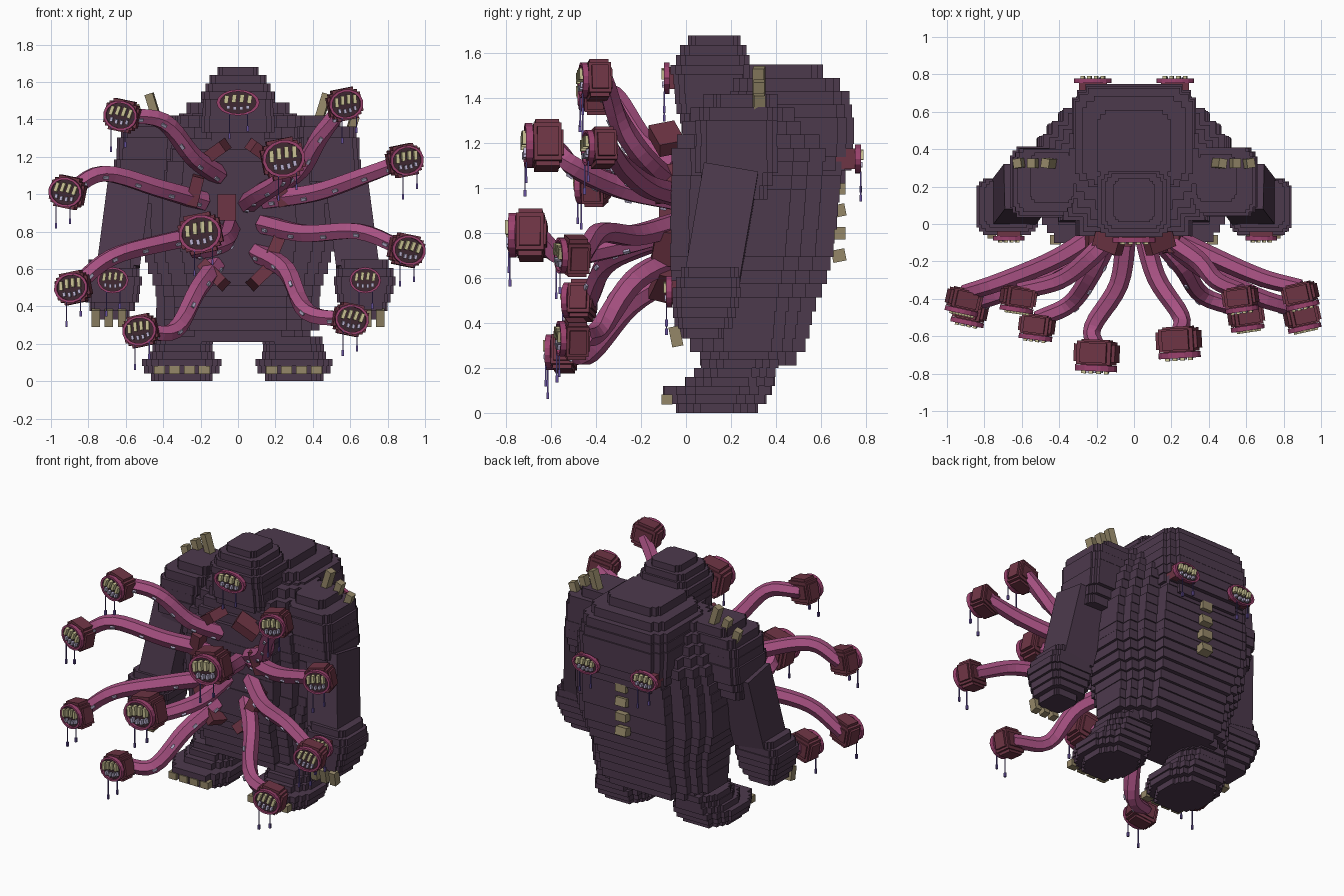
import bpy, bmesh, math, random
from mathutils import Matrix, Vector

random.seed(4)
cube = bpy.data.objects.get("Cube")
if cube:
    bpy.data.objects.remove(cube)


def material(name, color):
    m = bpy.data.materials.new(name)
    m.use_nodes = True
    m.diffuse_color = (*color, 1)
    m.node_tree.nodes["Principled BSDF"].inputs["Base Color"].default_value = (*color, 1)
    return m


hide = material("dark purple hide", (.073, .041, .073))
flesh = material("pink flesh", (.39, .083, .225))
maroon = material("maroon flesh", (.155, .035, .058))
lip = material("magenta lip", (.33, .054, .155))
throat = material("dark throat", (.05, .022, .032))
tooth = material("cream tooth", (.6, .55, .3))
claw = material("tan claw", (.3, .245, .14))
pale = material("lavender tooth", (.5, .45, .64))
slime = material("violet slime", (.13, .08, .33))


def finish(name, bm, *mats):
    bmesh.ops.recalc_face_normals(bm, faces=bm.faces)
    mesh = bpy.data.meshes.new(name)
    bm.to_mesh(mesh)
    bm.free()
    for m in mats:
        mesh.materials.append(m)
    obj = bpy.data.objects.new(name, mesh)
    bpy.context.collection.objects.link(obj)
    return obj


def box(bm, center, size, index=0, base=Matrix(), turn=Matrix()):
    m = base @ Matrix.Translation(center) @ turn @ Matrix.Diagonal((*size, 1))
    verts = bmesh.ops.create_cube(bm, size=1, matrix=m)["verts"]
    for f in {f for v in verts for f in v.link_faces}:
        f.material_index = index


def lerp_keys(keys, z):
    for a, b in zip(keys, keys[1:]):
        if z <= b[0]:
            t = (z - a[0]) / (b[0] - a[0])
            return [p + (q - p) * t for p, q in zip(a, b)]
    return keys[-1]


def staircase(steps):
    # unit outline with stepped corners
    quarter = [steps[0]]
    for a, b in zip(steps, steps[1:]):
        quarter += [(b[0], a[1]), b]
    top = quarter + [(-x, y) for x, y in reversed(quarter)]
    return top + [(-x, -y) for x, y in top]


ROUND = staircase([(1, .42), (.9, .6), (.78, .78), (.6, 1)])
BOXY = staircase([(1, .74), (.92, .88), (.78, 1)])


def stepped(name, outline, keys, layers, side=1):
    # stack of blocky slabs; keys are z, centre x, half width, front y, back y
    bm = bmesh.new()
    low, high = keys[0][0], keys[-1][0]
    step = (high - low) / layers
    for i in range(layers):
        z = low + i * step
        _, cx, hx, y0, y1 = lerp_keys(keys, z + step / 2)
        grow = random.uniform(-.006, .006)
        hx, hy, cy = hx + grow, (y1 - y0) / 2 + grow, (y0 + y1) / 2
        rings = [[bm.verts.new((side * (cx + x * hx), cy + y * hy, h)) for x, y in outline]
                 for h in (z, z + step)]
        for ring in rings:
            bm.faces.new(ring)
        for j in range(len(outline)):
            k = j - 1
            bm.faces.new((rings[0][k], rings[0][j], rings[1][j], rings[1][k]))
    return finish(name, bm, hide)


# Body core, hump and head
stepped("torso", ROUND, [(.21, 0, .34, .1, .46), (.27, 0, .44, .02, .53), (.45, 0, .44, -.02, .57),
                         (.55, 0, .46, -.06, .61), (.75, 0, .52, -.07, .66), (1, 0, .52, -.07, .69),
                         (1.15, 0, .48, -.06, .7), (1.3, 0, .4, 0, .62), (1.42, 0, .33, .1, .52)], 20)
stepped("hump", BOXY, [(1.02, 0, .28, .2, .7), (1.12, 0, .32, .2, .74), (1.34, 0, .33, .2, .745),
                       (1.42, 0, .31, .2, .72), (1.5, 0, .24, .22, .65), (1.55, 0, .14, .25, .55)], 9)
stepped("head", BOXY, [(1.2, 0, .18, 0, .28), (1.3, 0, .19, -.03, .3), (1.53, 0, .19, -.065, .3),
                       (1.6, 0, .16, -.03, .27), (1.65, 0, .12, 0, .25), (1.68, 0, .07, .05, .21)], 11)

# Limbs, claws and shoulder spikes
for side, label in ((1, "left"), (-1, "right")):
    stepped(label + "_shoulder", BOXY, [(.95, .54, .11, .1, .35), (1.1, .51, .15, .04, .41),
                                        (1.3, .49, .16, .04, .41), (1.36, .46, .15, .08, .4),
                                        (1.42, .42, .08, .15, .36)], 8, side)
    stepped(label + "_hand", BOXY, [(.33, .68, .08, -.02, .16), (.42, .67, .14, -.06, .22),
                                    (.56, .68, .17, -.06, .25), (.65, .67, .11, 0, .22)], 7, side)
    stepped(label + "_foot", ROUND, [(0, .3, .13, 0, .29), (.04, .3, .19, -.08, .34),
                                     (.1, .3, .21, -.1, .38), (.14, .3, .17, 0, .39),
                                     (.24, .29, .16, .08, .42)], 6, side)
    bm = bmesh.new()
    tilt = Matrix.Rotation(-.13 * side, 4, 'Y') @ Matrix.Rotation(-.17, 4, 'X')
    box(bm, (side * .61, .16, .845), (.23, .245, .48), turn=tilt)
    finish(label + "_arm", bm, hide)
    bm = bmesh.new()
    for i in range(4):
        box(bm, (side * (.18 + i * .08), -.085, .06), (.06, .05, .045))
    for i in range(3):
        box(bm, (side * (.62 + i * .07), -.045, .34), (.045, .05, .09),
            turn=Matrix.Rotation(.2, 4, 'X'))
    lean = Matrix.Rotation(side * .3, 4, 'Y')
    for i in range(3):
        box(bm, (side * (.455 + i * .075), .325, 1.47 - i * .06), (.045, .05, .14),
            turn=lean @ Matrix.Rotation(.15 * (i - 1), 4, 'Z'))
    finish(label + "_claws", bm, claw)

bm = bmesh.new()
for i in range(4):
    box(bm, (0, .68, .7 + i * .1), (.08, .06, .055), turn=Matrix.Rotation(.2 * (1 - i % 2), 4, 'X'))
finish("back_spikes", bm, claw)


def add_mouth(bm, base, rx, rz):
    # material slots: lip, throat, tooth, pale, slime, maroon
    n = 16
    rows = []
    for scale, y in ((1, .012), (1, -.014), (.84, -.014), (.84, 0)):
        rows.append([bm.verts.new(base @ Vector((rx * scale * math.cos(math.tau * i / n), y,
                                                 rz * scale * math.sin(math.tau * i / n))))
                     for i in range(n)])
    for a, b in zip(rows, rows[1:]):
        for i in range(n):
            bm.faces.new((a[i - 1], a[i], b[i], b[i - 1])).material_index = 0
    bm.faces.new(rows[-1]).material_index = 1
    bm.faces.new(rows[0]).material_index = 0
    for i in range(4):
        u = (i - 1.5) / 1.5
        slant = Matrix.Rotation(.15, 4, 'Y')
        box(bm, (u * rx * .54, -.012, rz * (.34 - .1 * abs(u))), (rx * .2, .026, rz * .62),
            2, base, slant)
        box(bm, (u * rx * .46, -.01, rz * (-.48 + .12 * abs(u))), (rx * .16, .022, rz * .3), 3, base)
    # hanging slime threads
    for u, drop in ((-.4, .12), (.45, .08)):
        p = base @ Vector((u * rx, -.012, -rz * .85))
        box(bm, p - Vector((0, 0, drop / 2)), (.006, .006, drop), 4)
        box(bm, p - Vector((0, 0, drop)), (.012, .012, .03), 4)


MOUTH = (lip, throat, tooth, pale, slime, maroon)

# Mouths set directly in the body
half_turn = Matrix.Rotation(math.pi, 4, 'Z')
for name, place, rx, rz, turn in (("face", (0, -.085, 1.49), .115, .07, Matrix()),
                                  ("left_hand", (.68, -.075, .54), .085, .07, Matrix()),
                                  ("right_hand", (-.67, -.075, .54), .085, .07, Matrix()),
                                  ("left_back", (.22, .765, 1.13), .1, .065, half_turn),
                                  ("right_back", (-.22, .765, 1.13), .1, .065, half_turn)):
    bm = bmesh.new()
    base = Matrix.Translation(place) @ turn
    add_mouth(bm, base, rx, rz)
    box(bm, (0, .055, 0), (rx * 1.5, .09, rz * 1.4), 5, base)
    finish(name + "_mouth", bm, *MOUTH)

# Collar of flesh blocks around the tentacle roots
bm = bmesh.new()
for side in (1, -1):
    for x, z, angle in ((.13, 1.22, -.95), (.23, 1.02, -.25), (.21, .74, .4), (.13, .57, .8)):
        turn = Matrix.Rotation(side * angle, 4, 'Y') @ Matrix.Rotation(z - .9, 4, 'X')
        box(bm, (side * x, -.085, z), (.065, .12, .16), turn=turn)
box(bm, (-.06, -.08, .93), (.1, .08, .14))
finish("chest_collar", bm, maroon)


def spline(points, per_span):
    pts = [points[0] * 2 - points[1]] + points + [points[-1] * 2 - points[-2]]
    out = []
    for a, b, c, d in zip(pts, pts[1:], pts[2:], pts[3:]):
        for i in range(per_span):
            t = i / per_span
            out.append(.5 * (2 * b + (c - a) * t + (2 * a - 5 * b + 4 * c - d) * t * t
                             + (3 * b - a - 3 * c + d) * t ** 3))
    return out + [points[-1]]


def tentacle(name, head_y, size, path):
    # tentacles push forward early, then bend towards the head
    points = [Vector((x, -.04 + (head_y + .08) * push, z))
              for push, (x, z) in zip((0, .45, .82, 1), path)]
    line = spline(points, 5)
    bm = bmesh.new()
    rings = []
    for i, p in enumerate(line):
        along = (line[min(i + 1, len(line) - 1)] - line[max(i - 1, 0)]).normalized()
        across = along.cross(Vector((0, 0, 1))).normalized()
        up = across.cross(along)
        r = .056 - .013 * i / len(line)
        rings.append([bm.verts.new(p + r * (across * math.cos(math.tau * k / 6)
                                            + up * math.sin(math.tau * k / 6))) for k in range(6)])
        if i % 3 == 1:
            # pale suckers on the front underside
            out = Vector((0, -1, -.5))
            out = (out - along * out.dot(along)).normalized()
            frame = Matrix((out.cross(along), along, out)).transposed().to_4x4()
            box(bm, p + out * r * .92, (.016, .03, .016), 1, turn=frame)
    for a, b in zip(rings, rings[1:]):
        for k in range(6):
            bm.faces.new((a[k - 1], a[k], b[k], b[k - 1]))
    bm.faces.new(rings[0])
    bm.faces.new(rings[-1])
    finish(name, bm, flesh, pale)
    # blocky head with a mouth on its front
    x, z = path[-1]
    roll = -.2 * math.copysign(1, x * (z - .9))
    base = (Matrix.Translation((x, head_y, z)) @ Matrix.Rotation(.24 * x, 4, 'Z')
            @ Matrix.Rotation(roll, 4, 'Y') @ Matrix.Scale(size, 4))
    bm = bmesh.new()
    for dims in ((.18, .075, .105), (.15, .1, .135), (.115, .085, .17), (.12, .115, .09)):
        box(bm, (0, .008, 0), dims, 5, base)
    add_mouth(bm, base @ Matrix.Translation((0, -.056, 0)), .092, .08)
    finish(name + "_head", bm, *MOUTH)


# Tentacles: head depth, head size, path across x and z
for name, y, size, path in (
        ("upper_right_tentacle", -.4, 1, [(-.1, 1.1), (-.24, 1.2), (-.4, 1.39), (-.62, 1.42)]),
        ("outer_right_tentacle", -.41, 1, [(-.18, .96), (-.42, 1.03), (-.72, 1.11), (-.91, 1.01)]),
        ("front_right_tentacle", -.7, 1.25, [(-.04, .82), (-.08, .74), (-.22, .7), (-.2, .79)]),
        ("low_right_tentacle", -.47, 1, [(-.1, .8), (-.4, .74), (-.68, .66), (-.88, .5)]),
        ("bottom_right_tentacle", -.55, 1, [(-.12, .62), (-.22, .48), (-.34, .27), (-.52, .27)]),
        ("upper_left_tentacle", -.4, 1, [(.12, 1), (.33, 1.13), (.44, 1.31), (.57, 1.48)]),
        ("front_left_tentacle", -.63, 1.25, [(.05, .95), (.12, 1), (.25, 1.09), (.24, 1.19)]),
        ("outer_left_tentacle", -.38, 1, [(.14, .97), (.42, 1.01), (.68, 1.1), (.89, 1.18)]),
        ("low_left_tentacle", -.5, 1, [(.13, .84), (.36, .79), (.65, .8), (.9, .7)]),
        ("bottom_left_tentacle", -.5, 1, [(.1, .69), (.26, .59), (.37, .37), (.6, .33)])):
    tentacle(name, y, size, path)
